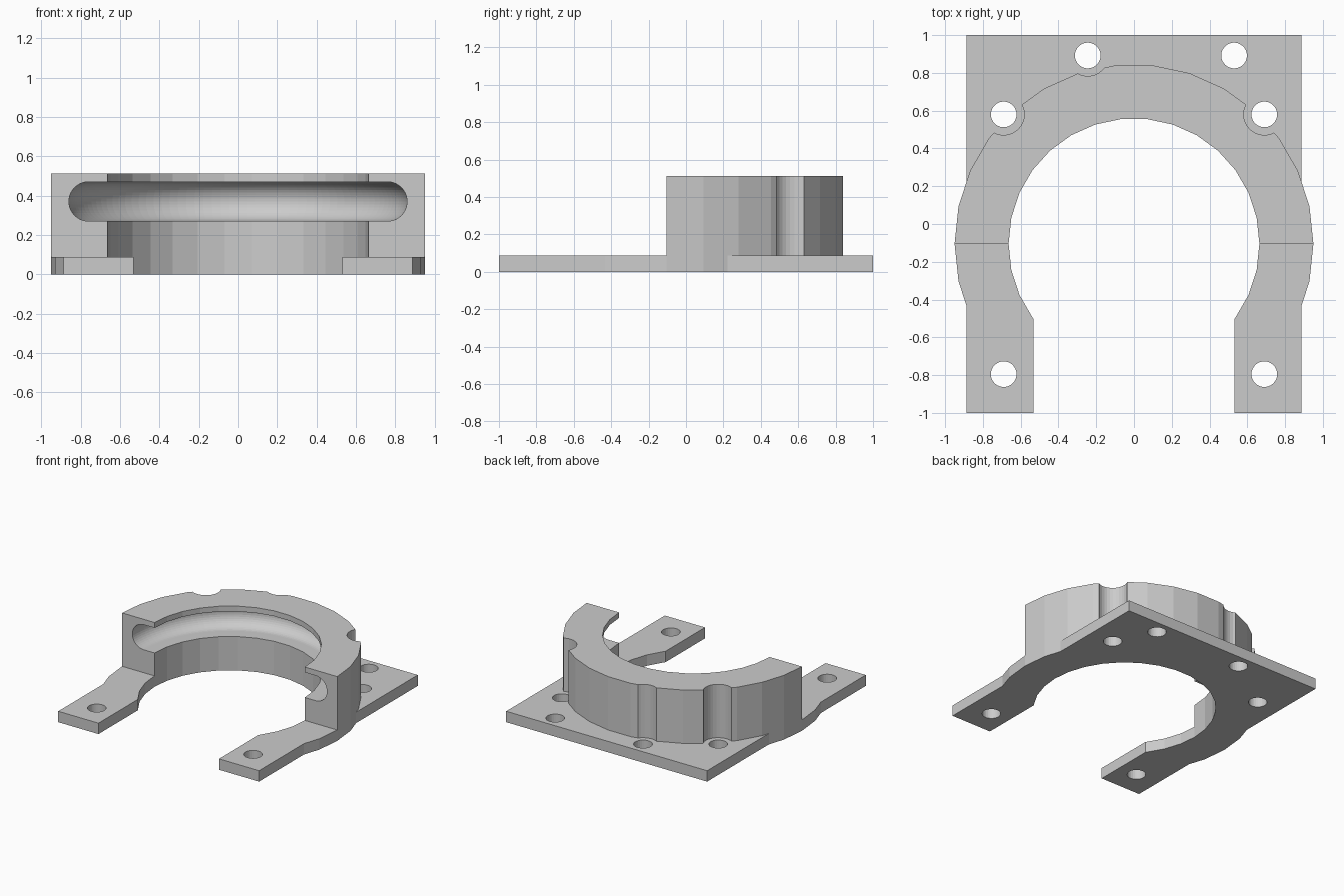
import bpy, bmesh
from math import cos, sin, pi, radians

if "Cube" in bpy.data.objects:
    bpy.data.objects.remove(bpy.data.objects["Cube"])

CY = -0.105                 # ring centre in y
R_OUT, R_IN = 0.95, 0.664   # ring radii
PLATE_Z, TOP_Z = 0.087, 0.513


def arc(cx, cy, r, n, a0=0, a1=360):
    """Points on an arc; a full circle does not repeat its first point."""
    steps = n if a1 - a0 == 360 else n + 1
    return [(cx + r * cos(radians(a0 + (a1 - a0) * i / n)),
             cy + r * sin(radians(a0 + (a1 - a0) * i / n))) for i in range(steps)]


def rect(x0, y0, x1, y1):
    return [(x0, y0), (x1, y0), (x1, y1), (x0, y1)]


def finish(name, bm):
    bmesh.ops.recalc_face_normals(bm, faces=bm.faces)
    me = bpy.data.meshes.new(name)
    bm.to_mesh(me)
    bm.free()
    ob = bpy.data.objects.new(name, me)
    bpy.context.collection.objects.link(ob)
    return ob


def prism(name, pts, z0, z1):
    bm = bmesh.new()
    face = bm.faces.new([bm.verts.new((x, y, z0)) for x, y in pts])
    ext = bmesh.ops.extrude_face_region(bm, geom=[face], use_keep_orig=True)
    verts = [g for g in ext["geom"] if isinstance(g, bmesh.types.BMVert)]
    bmesh.ops.translate(bm, verts=verts, vec=(0, 0, z1 - z0))
    return finish(name, bm)


def revolve(name, profile, n):
    """Closed ring of revolution about the ring axis from (radius, z) points."""
    bm = bmesh.new()
    loops = [[bm.verts.new((r * cos(2 * pi * i / n), CY + r * sin(2 * pi * i / n), z))
              for r, z in profile] for i in range(n)]
    m = len(profile)
    for i in range(n):
        a, b = loops[i], loops[(i + 1) % n]
        for j in range(m):
            k = (j + 1) % m
            bm.faces.new((a[j], a[k], b[k], b[j]))
    return finish(name, bm)


def boolean(ob, other, op="DIFFERENCE"):
    mod = ob.modifiers.new("cut", "BOOLEAN")
    mod.object, mod.operation, mod.solver = other, op, "EXACT"
    dg = bpy.context.evaluated_depsgraph_get()
    me = bpy.data.meshes.new_from_object(ob.evaluated_get(dg))
    ob.modifiers.clear()
    ob.data = me
    bpy.data.objects.remove(other, do_unlink=True)


# Base plate: rectangle plus round flange, with bore, front slot and bolt holes
plate = prism("base_plate", rect(-0.887, -1, 0.887, 1), 0, PLATE_Z)
boolean(plate, prism("flange", arc(0, CY, R_OUT, 30), 0, PLATE_Z), "UNION")
boolean(plate, prism("bore", arc(0, CY, R_IN, 30), -0.1, 0.2))
boolean(plate, prism("slot", rect(-0.532, -1.2, 0.532, -0.3), -0.1, 0.2))
holes = [(-0.69, 0.58), (0.69, 0.58), (-0.69, -0.795), (0.69, -0.795),
         (-0.245, 0.892), (0.53, 0.892)]
for x, y in holes:
    boolean(plate, prism("hole", arc(x, y, 0.068, 30), -0.1, 0.2))

# Half ring standing on the plate
outline = arc(0, CY, R_OUT, 15, 0, 180) + arc(0, CY, R_IN, 15, 0, 180)[::-1]
ring = prism("half_ring", outline, PLATE_Z, TOP_Z)

# Round-bottomed groove inside the ring
groove = [(0.5, 0.27)] + arc(0.76, 0.37, 0.1, 20, -90, 90) + [(0.5, 0.47)]
boolean(ring, revolve("groove", groove, 120))

# Clearance notches for the bolt heads next to the ring
for x, y in (holes[0], holes[1], holes[4]):
    boolean(ring, prism("notch", arc(x, y, 0.109, 30), 0, 0.7))
